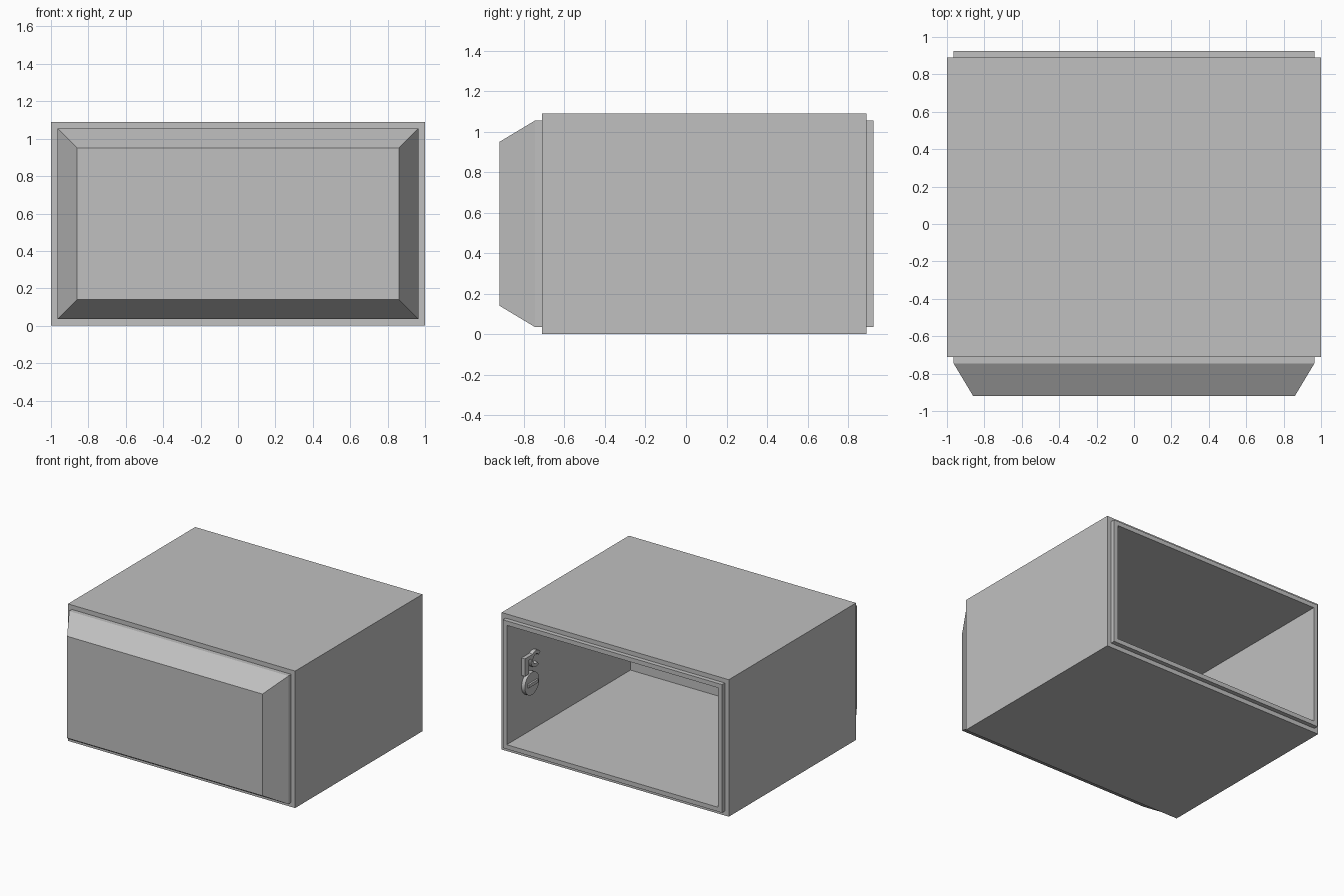
import bpy
import bmesh
import math

cube = bpy.data.objects.get("Cube")
if cube:
    bpy.data.objects.remove(cube, do_unlink=True)

HALF_WIDTH, HEIGHT = 1.0, 1.09

grey = bpy.data.materials.new("plain grey")
grey.use_nodes = True
grey.diffuse_color = (0.53, 0.53, 0.53, 1)
grey.node_tree.nodes["Principled BSDF"].inputs["Base Color"].default_value = grey.diffuse_color


def finish(name, bm):
    bmesh.ops.recalc_face_normals(bm, faces=bm.faces)
    mesh = bpy.data.meshes.new(name)
    bm.to_mesh(mesh)
    bm.free()
    mesh.materials.append(grey)
    obj = bpy.data.objects.new(name, mesh)
    bpy.context.collection.objects.link(obj)
    return obj


def loft(name, rings):
    """Bridge rectangles given as (inset from the outer box, y), capping both ends."""
    bm = bmesh.new()
    loops = []
    for inset, y in rings:
        x, low, high = HALF_WIDTH - inset, inset, HEIGHT - inset
        loops.append([bm.verts.new(p) for p in
                      ((-x, y, low), (x, y, low), (x, y, high), (-x, y, high))])
    for a, b in zip(loops, loops[1:]):
        for i in range(4):
            j = (i + 1) % 4
            bm.faces.new((a[i], a[j], b[j], b[i]))
    bm.faces.new(loops[0])
    bm.faces.new(loops[-1])
    return finish(name, bm)


def wall_plate(name, outline, depth=0.03):
    """Extrude a (y, z) outline inwards from the inner side wall."""
    bm = bmesh.new()
    face = bm.faces.new([bm.verts.new((0.93, y, z)) for y, z in outline])
    new = bmesh.ops.extrude_face_region(bm, geom=[face])["geom"]
    bmesh.ops.translate(bm, vec=(-depth, 0, 0),
                        verts=[v for v in new if isinstance(v, bmesh.types.BMVert)])
    return finish(name, bm)


def arc(cy, cz, r, start, end, steps):
    angles = [math.radians(start + (end - start) * i / steps) for i in range(steps + 1)]
    return [(cy + r * math.cos(a), cz + r * math.sin(a)) for a in angles]


def block(y0, y1, z0, z1):
    return [(y0, z0), (y1, z0), (y1, z1), (y0, z1)]


# Hollow cabinet, open at the back with a stepped rim
loft("cabinet", [(0, -0.71), (0, 0.89), (0.035, 0.89), (0.035, 0.925),
                 (0.07, 0.925), (0.07, -0.63)])

# Bevelled front panel on a shallow step
loft("front_panel", [(0.035, -0.71), (0.035, -0.745), (0.14, -0.92)])

# Round lock with a raised key bar on the inner side wall
disc = arc(0.65, 0.46, 0.09, 0, 360, 32)[:-1]
wall_plate("lock_disc", disc)
wall_plate("lock_bar", block(0.59, 0.71, 0.45, 0.475), 0.045)

# Latch above the lock: upright bar and curved catch
wall_plate("latch_bar", block(0.69, 0.74, 0.55, 0.69))
wall_plate("latch_arm", block(0.64, 0.69, 0.66, 0.69))
catch = arc(0.6, 0.64, 0.065, -120, 150, 18) + arc(0.6, 0.64, 0.038, 150, -120, 18)
wall_plate("latch_catch", catch)

# Smooth the curved fittings
for name in ("lock_disc", "latch_catch"):
    bpy.ops.object.select_all(action="DESELECT")
    obj = bpy.data.objects[name]
    obj.select_set(True)
    bpy.context.view_layer.objects.active = obj
    bpy.ops.object.shade_smooth_by_angle()
